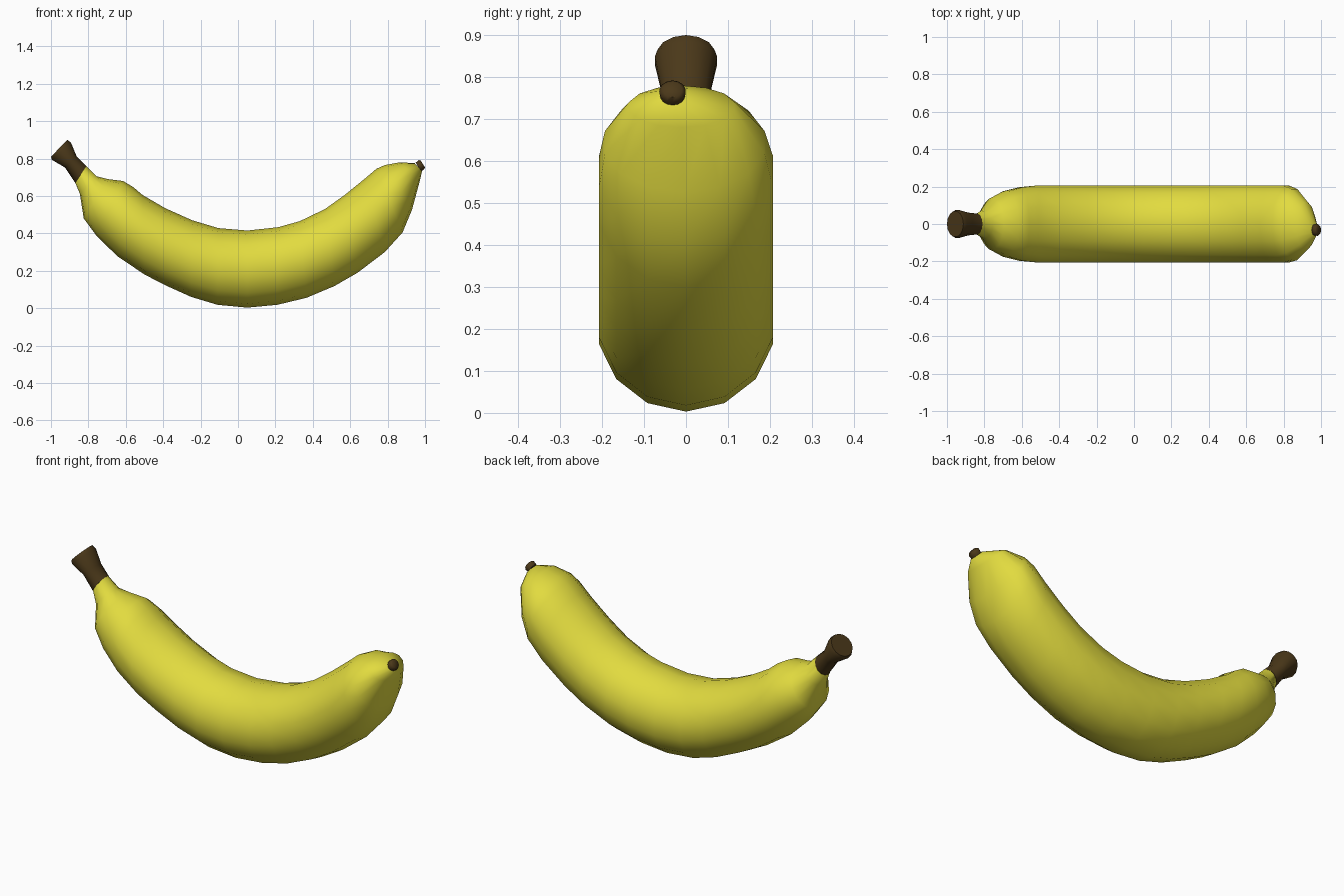
import bpy, bmesh, math

if "Cube" in bpy.data.objects:
    bpy.data.objects.remove(bpy.data.objects["Cube"])

SIDES = 14


def material(name, color):
    m = bpy.data.materials.new(name)
    m.diffuse_color = (*color, 1)
    m.use_nodes = True
    m.node_tree.nodes["Principled BSDF"].inputs["Base Color"].default_value = m.diffuse_color
    return m


def loft(name, rings, mat, angle):
    """Skin elliptical rings: (outer x, outer z, inner x, inner z, half width, y)."""
    bm = bmesh.new()
    loops = []
    fit = math.sin(math.tau * round(SIDES / 4) / SIDES)
    for ox, oz, ix, iz, hw, y in rings:
        cx, cz, ax, az = (ox + ix) / 2, (oz + iz) / 2, (ox - ix) / 2, (oz - iz) / 2
        loop = []
        for k in range(SIDES):
            t = math.tau * k / SIDES
            c, s = math.cos(t), math.sin(t) / abs(fit)
            loop.append(bm.verts.new((cx + ax * c, y + hw * s, cz + az * c)))
        loops.append(loop)
    for a, b in zip(loops, loops[1:]):
        for k in range(SIDES):
            n = (k + 1) % SIDES
            bm.faces.new((a[k], a[n], b[n], b[k]))
    bm.faces.new(loops[0])
    bm.faces.new(loops[-1])
    bmesh.ops.recalc_face_normals(bm, faces=bm.faces)
    me = bpy.data.meshes.new(name)
    bm.to_mesh(me)
    bm.free()
    ob = bpy.data.objects.new(name, me)
    bpy.context.collection.objects.link(ob)
    me.materials.append(mat)
    bpy.ops.object.select_all(action='DESELECT')
    ob.select_set(True)
    bpy.context.view_layer.objects.active = ob
    bpy.ops.object.shade_smooth_by_angle(angle=math.radians(angle))
    return ob


yellow = material("peel_yellow", (0.76, 0.71, 0.05))
brown = material("stem_brown", (0.07, 0.04, 0.01))

# Curved fruit body, from stem neck to tip
loft("fruit_body", [
    (-.87, .67, -.81, .76, .053, 0),
    (-.845, .61, -.755, .705, .075, 0),
    (-.825, .48, -.695, .69, .135, 0),
    (-.755, .385, -.615, .68, .175, 0),
    (-.645, .278, -.56, .647, .197, 0),
    (-.50, .18, -.51, .605, .207, 0),
    (-.39, .123, -.39, .535, .207, 0),
    (-.25, .06, -.245, .47, .207, 0),
    (-.11, .018, -.105, .428, .207, 0),
    (.05, .003, .05, .415, .207, 0),
    (.21, .018, .215, .433, .207, 0),
    (.365, .055, .33, .465, .207, 0),
    (.515, .118, .465, .53, .207, 0),
    (.64, .19, .57, .605, .207, 0),
    (.785, .30, .675, .69, .207, 0),
    (.88, .405, .74, .745, .207, 0),
    (.93, .525, .785, .765, .19, -.003),
    (.972, .68, .865, .78, .125, -.01),
    (.984, .732, .945, .775, .035, -.03),
], yellow, 70)

# Flared stem
loft("stem", [
    (-.87, .67, -.81, .76, .055, 0),
    (-.925, .752, -.862, .81, .061, 0),
    (-.995, .793, -.893, .885, .074, 0),
    (-1.0, .81, -.912, .9, .068, 0),
    (-.985, .825, -.927, .885, .045, 0),
], brown, 60)

# Small dark blossom tip
loft("blossom_tip", [
    (.978, .73, .95, .778, .028, -.032),
    (.993, .74, .967, .792, .031, -.032),
    (1.0, .752, .978, .788, .022, -.032),
], brown, 60)
